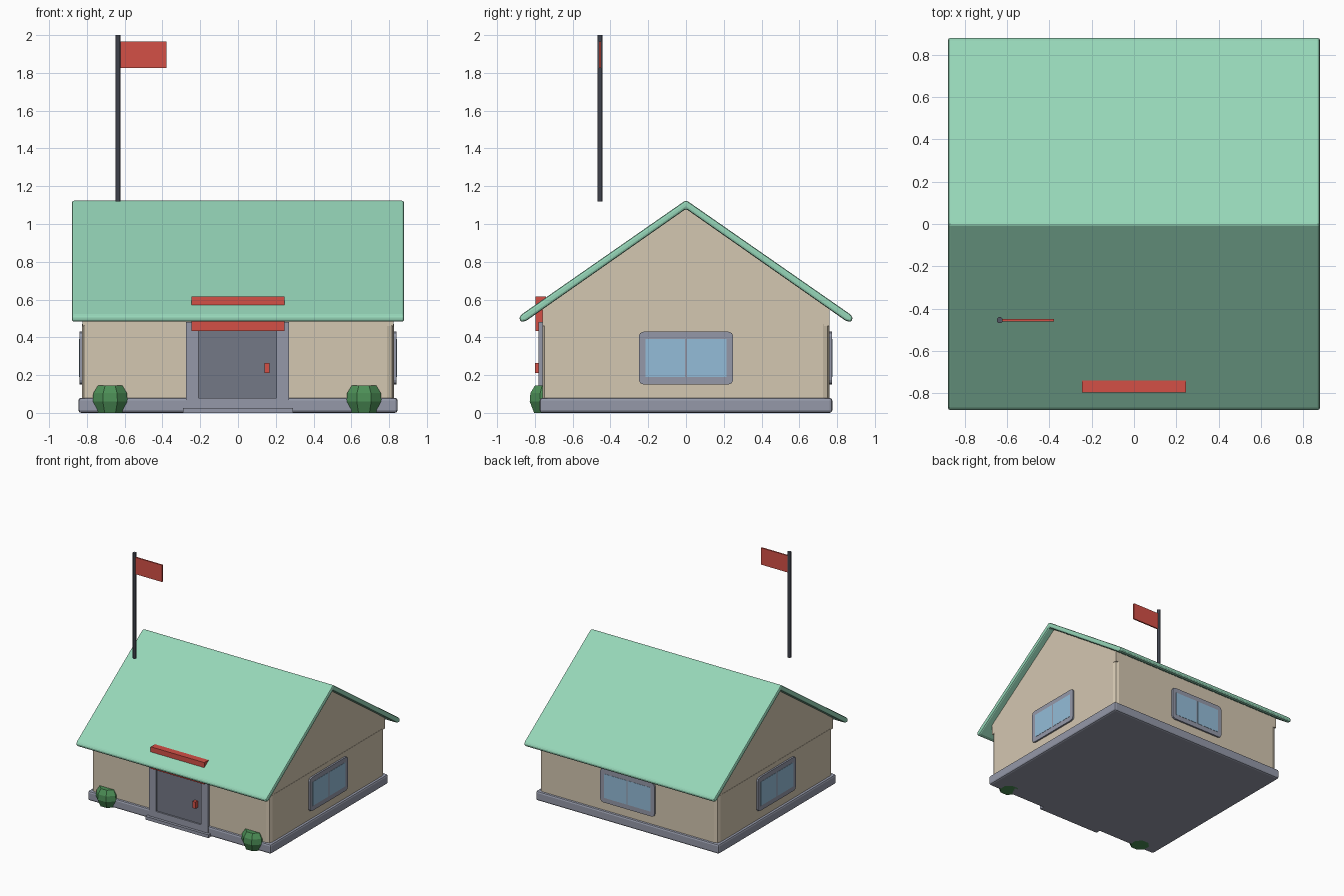
import bpy, bmesh, math
from mathutils import Vector, Matrix

cube = bpy.data.objects.get("Cube")
if cube:
    bpy.data.objects.remove(cube, do_unlink=True)


def material(name, rgb):
    lin = [((c / 255 + 0.055) / 1.055) ** 2.4 for c in rgb] + [1]
    m = bpy.data.materials.new(name)
    m.use_nodes = True
    m.diffuse_color = lin
    m.node_tree.nodes["Principled BSDF"].inputs["Base Color"].default_value = lin
    return m


MINT = material("mint roof", (150, 214, 184))
BEIGE = material("beige wall", (212, 199, 177))
STONE = material("grey stone", (149, 153, 169))
SLATE = material("slate door", (116, 120, 134))
METAL = material("dark metal", (82, 86, 98))
GLASS = material("blue glass", (148, 188, 216))
RED = material("red paint", (212, 80, 70))
GREEN = material("green leaf", (76, 142, 86))


def finish(name, bm, mat):
    bmesh.ops.recalc_face_normals(bm, faces=bm.faces)
    mesh = bpy.data.meshes.new(name)
    bm.to_mesh(mesh)
    bm.free()
    mesh.materials.append(mat)
    obj = bpy.data.objects.new(name, mesh)
    bpy.context.collection.objects.link(obj)
    return obj


def box(name, lo, hi, mat, bevel=0, axis=None):
    """Box between two corners; bevels all edges, or only those along an axis."""
    lo, hi = Vector(lo), Vector(hi)
    bm = bmesh.new()
    bmesh.ops.create_cube(bm, size=1)
    bmesh.ops.scale(bm, vec=hi - lo, verts=bm.verts)
    bmesh.ops.translate(bm, vec=(lo + hi) / 2, verts=bm.verts)
    if bevel:
        edges = [e for e in bm.edges if axis is None or
                 abs((e.verts[0].co - e.verts[1].co)[axis]) > 1e-4]
        bmesh.ops.bevel(bm, geom=edges, offset=bevel, segments=2, profile=0.5,
                        affect='EDGES')
    return finish(name, bm, mat)


def extrude_x(name, profile, half, mat, bevel=0):
    """Closed (y, z) profile swept across x from -half to half."""
    bm = bmesh.new()
    face = bm.faces.new([bm.verts.new((-half, y, z)) for y, z in profile])
    out = bmesh.ops.extrude_face_region(bm, geom=[face])
    verts = [v for v in out["geom"] if isinstance(v, bmesh.types.BMVert)]
    bmesh.ops.translate(bm, vec=(2 * half, 0, 0), verts=verts)
    obj = finish(name, bm, mat)
    if bevel:
        mod = obj.modifiers.new("soft edges", 'BEVEL')
        mod.width, mod.segments, mod.limit_method = bevel, 2, 'ANGLE'
        mod.angle_limit = math.radians(50)
    return obj


def lathe(name, rings, sides, centre, mat):
    """Stack of (radius, z) polygon rings with capped ends."""
    bm = bmesh.new()
    loops = []
    for r, z in rings:
        angles = [math.tau * (i + 0.5) / sides for i in range(sides)]
        loops.append([bm.verts.new((centre[0] + r * math.cos(a),
                                    centre[1] + r * math.sin(a), z)) for a in angles])
    for low, high in zip(loops, loops[1:]):
        for i in range(sides):
            j = (i + 1) % sides
            bm.faces.new((low[i], low[j], high[j], high[i]))
    bm.faces.new(loops[0])
    bm.faces.new(loops[-1])
    return finish(name, bm, mat)


# Foundation, walls and gable
box("foundation", (-0.845, -0.775, 0), (0.845, 0.775, 0.08), STONE, 0.015)
box("walls", (-0.825, -0.76, 0.04), (0.825, 0.76, 0.47), BEIGE, 0.035, axis=2)
extrude_x("gable", [(-0.76, 0.46), (0.76, 0.46), (0.76, 0.56), (0, 1.09), (-0.76, 0.56)],
          0.823, BEIGE)

# Pitched roof with soft rims
half_roof = [(0.868, 0.523), (0.884, 0.505), (0.875, 0.48), (0.845, 0.488)]
roof_profile = ([(0, 1.127)] + half_roof + [(0, 1.08)]
                + [(-y, z) for y, z in reversed(half_roof)])
extrude_x("roof", roof_profile, 0.88, MINT, 0.012)

# Windows on both gable ends and the back
for label, angle, wall in (("left", 0, 0.825), ("back", 90, 0.76), ("right", 180, 0.825)):
    front = wall + 0.014
    parts = [box(label + "_window_frame", (wall - 0.03, -0.25, 0.15),
                 (front, 0.25, 0.43), STONE, 0.025, axis=0)]
    for side in (-1, 1):
        inner, outer = 0.006 * side, 0.215 * side
        parts.append(box(label + "_window_pane", (front - 0.002, min(inner, outer), 0.19),
                         (front + 0.002, max(inner, outer), 0.39), GLASS))
    for part in parts:
        part.data.transform(Matrix.Rotation(math.radians(angle), 4, 'Z'))

# Doorway: jambs, header, sill, door, handle and step
for label, x0, x1 in (("right", -0.275, -0.21), ("left", 0.205, 0.27)):
    box(label + "_door_jamb", (x0, -0.782, 0.01), (x1, -0.74, 0.48), STONE)
box("door_header", (-0.275, -0.782, 0.44), (0.27, -0.74, 0.48), STONE)
box("door_sill", (-0.275, -0.782, 0.01), (0.27, -0.74, 0.08), STONE)
box("door", (-0.21, -0.77, 0.08), (0.205, -0.74, 0.44), SLATE)
box("door_handle", (0.14, -0.8, 0.21), (0.168, -0.765, 0.265), RED)
box("door_step", (-0.29, -0.805, 0), (0.29, -0.76, 0.027), STONE)

# Sign board set through the eave
box("sign_board", (-0.247, -0.797, 0.433), (0.247, -0.74, 0.615), RED)

# Flagpole and flag
lathe("flagpole", [(0.015, 1.12), (0.015, 2.0)], 8, (-0.635, -0.455), METAL)
box("flag", (-0.622, -0.461, 1.825), (-0.378, -0.449, 1.965), RED)

# Faceted bushes beside the entrance
bush_rings = [(0.075, 0), (0.1, 0.06), (0.096, 0.105), (0.07, 0.145)]
for label, x in (("right", -0.677), ("left", 0.667)):
    lathe(label + "_bush", bush_rings, 8, (x, -0.735), GREEN)
